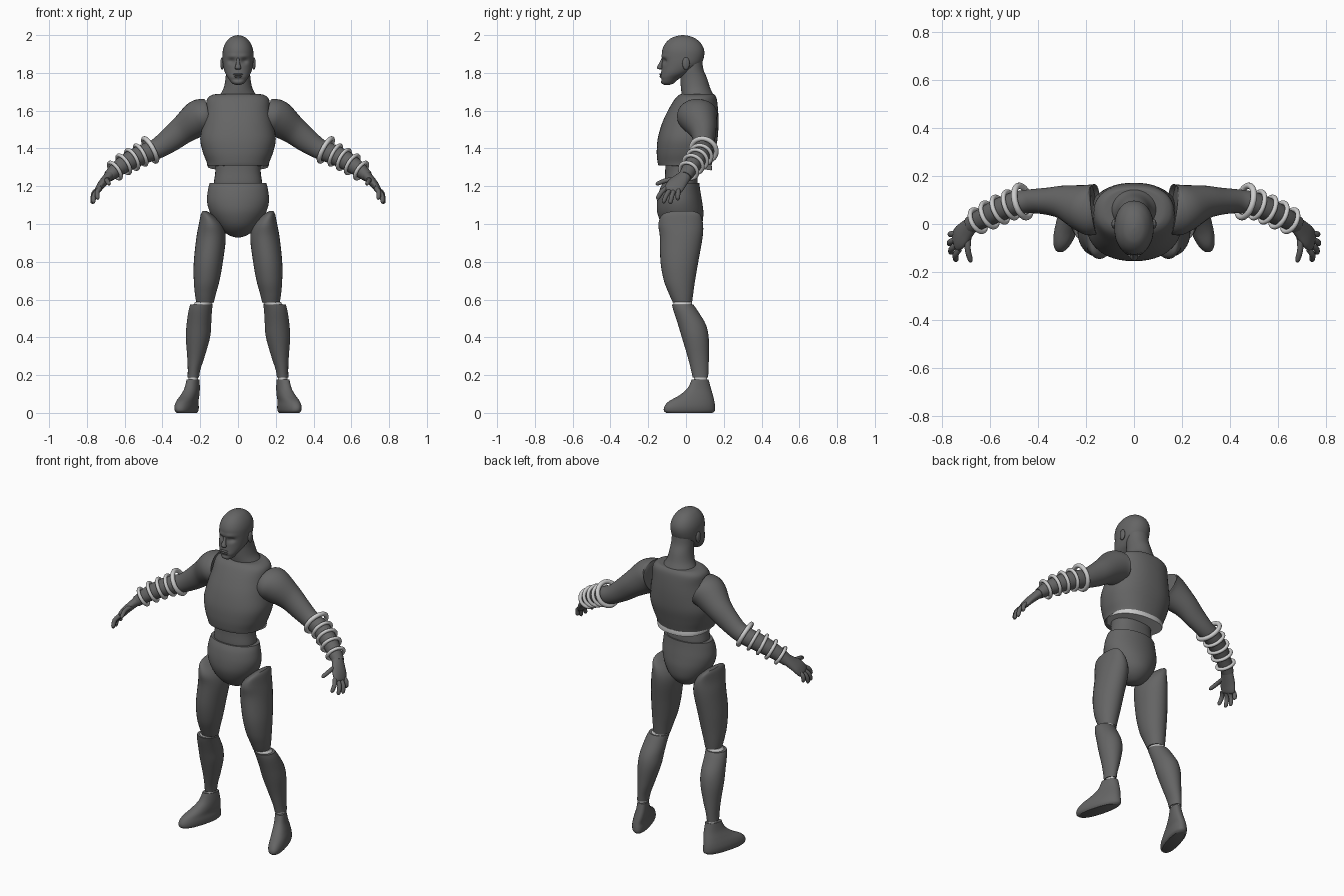
import bpy, bmesh, math
from mathutils import Vector

dark = bpy.data.materials.new("dark_grey")
dark.diffuse_color = (0.13, 0.13, 0.13, 1)


def spline(rows, sub):
    # Catmull-Rom through rows of numbers
    out = []
    for i in range(len(rows) - 1):
        a, b, c, d = rows[max(i - 1, 0)], rows[i], rows[i + 1], rows[min(i + 2, len(rows) - 1)]
        for s in range(sub):
            t = s / sub
            out.append([0.5 * (2 * q + (r - p) * t + (2 * p - 5 * q + 4 * r - w) * t * t
                        + (3 * q - p - 3 * r + w) * t ** 3) for p, q, r, w in zip(a, b, c, d)])
    return out + [list(rows[-1])]


def add_tube(bm, rows, n=32, e=2.0, along=False, shear=0.0, sub=5):
    # rows: x, y, z, radius across x (or up), radius across y
    st = spline(rows, sub)
    rings = []
    for i, (x, y, z, ra, rb) in enumerate(st):
        ra, rb = max(ra, 0.001), max(rb, 0.001)
        u, v = Vector((1, 0, 0)), Vector((0, 1, 0))
        if along:
            t = (Vector(st[min(i + 1, len(st) - 1)][:3]) - Vector(st[max(i - 1, 0)][:3])).normalized()
            ref = v if abs(t.y) < 0.8 else Vector((0, 0, 1))
            v = (ref - t * ref.dot(t)).normalized()
            u = v.cross(t)
        ring = []
        for k in range(n):
            c, s = math.cos(2 * math.pi * k / n), math.sin(2 * math.pi * k / n)
            c = math.copysign(abs(c) ** (2 / e), c)
            s = math.copysign(abs(s) ** (2 / e), s)
            p = Vector((x, y, z)) + u * ra * c + v * rb * s
            p.x += shear * rb * s
            ring.append(bm.verts.new(p))
        rings.append(ring)
    for a, b in zip(rings, rings[1:]):
        for k in range(n):
            bm.faces.new((a[k], a[(k + 1) % n], b[(k + 1) % n], b[k]))
    bm.faces.new(rings[0])
    bm.faces.new(rings[-1])


def add_ball(bm, loc, size):
    vs = bmesh.ops.create_uvsphere(bm, u_segments=16, v_segments=10, radius=1)["verts"]
    for v in vs:
        v.co = Vector([a * b + c for a, b, c in zip(v.co, size, loc)])


def finish(bm, name, mirror=False, mat=dark):
    bmesh.ops.recalc_face_normals(bm, faces=bm.faces)
    me = bpy.data.meshes.new(name)
    bm.to_mesh(me)
    bm.free()
    ob = bpy.data.objects.new(name, me)
    bpy.context.collection.objects.link(ob)
    if mat:
        me.materials.append(mat)
    bpy.ops.object.select_all(action='DESELECT')
    ob.select_set(True)
    bpy.context.view_layer.objects.active = ob
    bpy.ops.object.shade_smooth_by_angle(angle=math.radians(45))
    if mirror:
        m = ob.modifiers.new("mirror", 'MIRROR')
        m.use_mirror_merge = False
    return ob


def tube(name, rows, mirror=False, mat=dark, **kw):
    bm = bmesh.new()
    add_tube(bm, rows, **kw)
    return finish(bm, name, mirror, mat)


def yspan(rows, x=0):
    # z, half width, front y, back y -> rows on the centre line
    return [(x, (f + b) / 2, z, w, (b - f) / 2) for z, w, f, b in rows]


def box_span(rows):
    # z, inner x, outer x, front y, back y
    return [((i + o) / 2, (f + b) / 2, z, (o - i) / 2, (b - f) / 2) for z, i, o, f, b in rows]


# head with eye sockets, nose, lips and ears
bm = bmesh.new()
add_tube(bm, yspan([(1.737, .012, -.115, -.085), (1.745, .032, -.13, -.065), (1.77, .05, -.136, -.035),
                    (1.80, .068, -.132, .02), (1.84, .079, -.128, .075), (1.88, .082, -.127, .094),
                    (1.92, .080, -.126, .096), (1.955, .068, -.11, .08), (1.982, .047, -.082, .05),
                    (1.995, .024, -.05, .017), (2.0, .002, -.02, -.014)]), n=64, e=2.15, sub=6)
for v in bm.verts:
    if v.co.y < -.06:
        x, z = abs(v.co.x), v.co.z
        v.co.y += .016 * math.exp(-((x - .034) / .017) ** 2 - ((z - 1.862) / .013) ** 2)
        v.co.y -= .006 * math.exp(-((x - .03) / .03) ** 2 - ((z - 1.888) / .01) ** 2)
        v.co.y += .007 * math.exp(-(x / .03) ** 2 - ((z - 1.765) / .008) ** 2)
add_tube(bm, [(0, -.122, 1.88, .007, .006), (0, -.131, 1.855, .009, .009), (0, -.139, 1.832, .015, .014),
              (0, -.136, 1.822, .016, .014), (0, -.13, 1.817, .006, .006)], n=16)
add_ball(bm, (0, -.132, 1.792), (.026, .009, .006))
add_ball(bm, (0, -.131, 1.781), (.023, .009, .006))
for s in (-1, 1):
    add_ball(bm, (s * .084, .0, 1.85), (.01, .02, .033))
finish(bm, "head")

# neck
tube("neck", yspan([(1.88, .062, -.02, .085), (1.82, .064, -.03, .092), (1.77, .066, -.03, .112),
                    (1.72, .076, -.027, .128), (1.68, .096, -.022, .146), (1.66, .098, -.02, .148)]))

# chest, its light lower rim, waist and pelvis
tube("chest", yspan([(1.688, .10, -.02, .145), (1.684, .135, -.035, .152), (1.66, .164, -.06, .163),
                     (1.60, .172, -.096, .17), (1.53, .186, -.128, .172), (1.45, .2, -.15, .167),
                     (1.38, .186, -.155, .152), (1.33, .167, -.151, .14), (1.31, .163, -.146, .135)]),
     n=48, e=2.3)
rim = tube("chest_rim", yspan([(1.32, .163, -.145, .136), (1.305, .163, -.143, .137), (1.292, .16, -.138, .136)]),
           mat=None, n=48, e=2.3)
for v in rim.data.vertices:
    v.co.z += .012 - .15 * max(v.co.y + .0, -.05)
tube("waist", yspan([(1.34, .122, -.11, .06), (1.28, .12, -.11, .058), (1.225, .127, -.113, .062),
                     (1.2, .127, -.11, .06)]), e=2.3)
tube("pelvis", yspan([(1.218, .15, -.122, .07), (1.18, .159, -.14, .075), (1.12, .164, -.153, .085),
                      (1.06, .148, -.152, .092), (1.0, .113, -.128, .085), (.96, .078, -.09, .06),
                      (.935, .035, -.045, .025), (.928, .002, -.015, -.01)]), n=48)

# legs
tube("thigh", box_span([(1.068, .165, .188, -.07, .04), (1.05, .135, .197, -.125, .075),
                        (1.0, .085, .207, -.146, .09), (.93, .065, .22, -.138, .088),
                        (.80, .08, .234, -.135, .065), (.70, .098, .234, -.117, .048),
                        (.63, .117, .228, -.09, .038), (.585, .128, .221, -.07, .032)]), mirror=True)
tube("shin", box_span([(.575, .133, .252, -.075, .038), (.54, .138, .262, -.066, .062),
                       (.47, .142, .272, -.043, .104), (.40, .148, .276, -.022, .12),
                       (.30, .176, .269, .008, .121), (.23, .199, .266, .026, .119),
                       (.188, .206, .267, .035, .117)]), mirror=True)
tube("knee_rim", box_span([(.588, .133, .225, -.066, .03), (.57, .14, .24, -.066, .032)]), mirror=True, mat=None)
tube("ankle", box_span([(.2, .212, .262, .042, .112), (.165, .212, .262, .042, .112)]), mirror=True, mat=None)

# feet, toes turned outwards
tube("foot", [(.272, .018, 0, .040, .122), (.272, .018, .012, .048, .135), (.272, .020, .035, .050, .134),
              (.268, .030, .062, .046, .12), (.255, .053, .092, .042, .090), (.243, .07, .13, .036, .062),
              (.238, .075, .178, .031, .044)], mirror=True, e=2.3, shear=-.27)

# arms
tube("arm", [(.168, .06, 1.575, .085, .10), (.18, .06, 1.572, .094, .108), (.215, .068, 1.555, .096, .098),
             (.29, .09, 1.50, .076, .072), (.36, .095, 1.445, .065, .057), (.43, .095, 1.398, .054, .05),
             (.49, .087, 1.374, .052, .049), (.56, .06, 1.342, .05, .048), (.63, .025, 1.298, .042, .042),
             (.685, -.005, 1.252, .03, .036)], mirror=True, along=True)

# hands
bm = bmesh.new()
add_tube(bm, [(.675, 0, 1.262, .027, .033), (.70, -.025, 1.235, .024, .042), (.724, -.052, 1.207, .021, .05),
              (.742, -.07, 1.18, .016, .046), (.748, -.075, 1.17, .008, .035)], n=20, along=True)
fingers = [((.73, -.105, 1.19), (.745, -.154, 1.132)), ((.738, -.085, 1.18), (.768, -.122, 1.112)),
           ((.742, -.063, 1.178), (.774, -.085, 1.108)), ((.742, -.04, 1.182), (.77, -.044, 1.128)),
           ((.69, -.045, 1.235), (.683, -.16, 1.212))]
for a, b in fingers:
    a, b = Vector(a), Vector(b)
    bend = Vector((.008, 0, .008))
    r = .0125
    pts = [(a, r), (a.lerp(b, .5) + bend, r), (a.lerp(b, .9), r * .85), (b, r * .3)]
    add_tube(bm, [(*p, q, q) for p, q in pts], n=12, along=True, sub=3)
finish(bm, "hand", mirror=True)

# light bracelets around the forearms
spots = [(.465, .094, 1.392, .068, .013), (.515, .08, 1.365, .058, .010), (.56, .06, 1.342, .057, .010),
         (.605, .038, 1.316, .055, .010), (.652, .014, 1.283, .050, .010)]
for i, (x, y, z, R, r) in enumerate(spots):
    p = Vector(spots[max(i - 1, 0)][:3])
    q = Vector(spots[min(i + 1, 4)][:3])
    bpy.ops.mesh.primitive_torus_add(major_segments=40, minor_segments=12, major_radius=R, minor_radius=r)
    t = bpy.context.object
    bm = bmesh.new()
    bm.from_mesh(t.data)
    bpy.data.objects.remove(t)
    mat = (q - p).to_track_quat('Z', 'Y').to_matrix().to_4x4()
    bmesh.ops.transform(bm, matrix=mat, verts=bm.verts)
    bmesh.ops.translate(bm, vec=(x, y, z), verts=bm.verts)
    finish(bm, "bracelet", mirror=True, mat=None)
